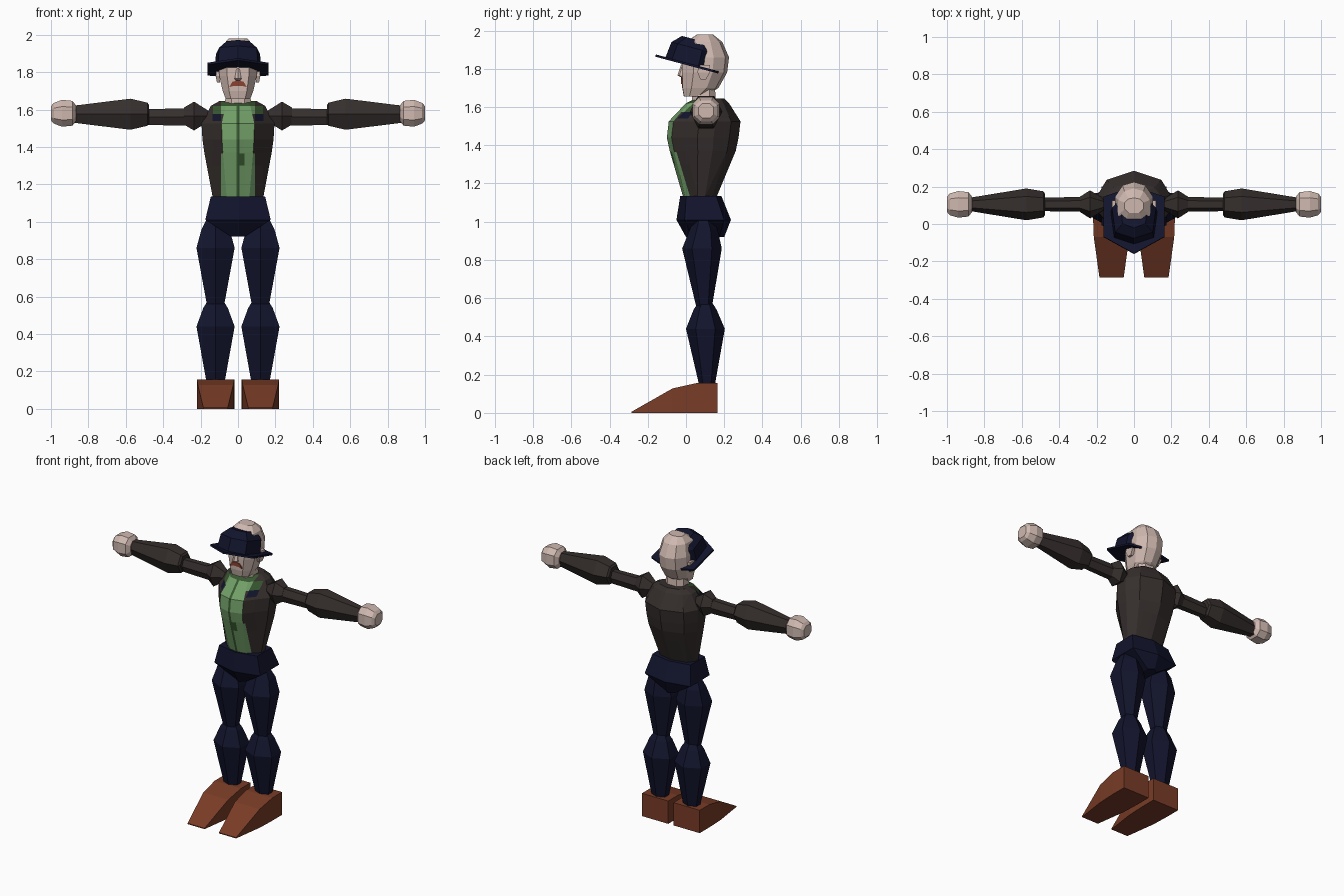
import bpy, bmesh, math
from mathutils import Matrix, Vector

def mat(name, c):
    m = bpy.data.materials.new(name)
    m.diffuse_color = (*c, 1)
    return m

SKIN = mat("skin", (0.62, 0.48, 0.43))
NAVY = mat("navy", (0.006, 0.007, 0.026))
JACKET = mat("jacket_brown", (0.036, 0.028, 0.026))
GREEN = mat("shirt_green", (0.17, 0.35, 0.14))
DARK_GREEN = mat("dark_green", (0.04, 0.10, 0.03))
BOOT = mat("boot_brown", (0.19, 0.045, 0.02))
RUST = mat("moustache_rust", (0.25, 0.055, 0.03))

def loft(name, rings, *mats):
    """Skin a list of point rings and cap both ends."""
    bm = bmesh.new()
    vs = [[bm.verts.new(p) for p in r] for r in rings]
    n = len(rings[0])
    for a, b in zip(vs, vs[1:]):
        for i in range(n):
            j = (i + 1) % n
            bm.faces.new((a[i], a[j], b[j], b[i]))
    bm.faces.new(vs[0])
    bm.faces.new(vs[-1])
    bmesh.ops.recalc_face_normals(bm, faces=bm.faces)
    me = bpy.data.meshes.new(name)
    bm.to_mesh(me)
    bm.free()
    ob = bpy.data.objects.new(name, me)
    bpy.context.collection.objects.link(ob)
    for m in mats:
        me.materials.append(m)
    return ob

def mirrored(half):
    """Close a half outline (front to back, x >= 0) across x = 0."""
    return half + [(-x, y) for x, y in reversed(half) if x > 0]

HEX = mirrored([(0, -1), (1, -0.5), (1, 0.5), (0, 1)])
OCT = mirrored([(0.5, -1), (1, -0.5), (1, 0.5), (0.5, 1)])
PELVIS = mirrored([(0, -1), (1, -0.7), (1, 0.75), (0, 1)])
TORSO = mirrored([(0, -1), (0.45, -0.87), (1, -0.15), (1, 0.3), (0.75, 0.74), (0, 1)])
HEAD = mirrored([(0, -1.02), (0.58, -1), (1, -0.5), (1, 0.35), (0.6, 0.85), (0, 1)])
BRIM = mirrored([(0, -1), (1, -0.45), (1, 0.85), (0.55, 1)])
CROWN = mirrored([(0, -1), (0.85, -0.7), (1, 0.5), (0.6, 1)])
BOX = [(-1, -1), (1, -1), (1, 1), (-1, 1)]

def upright(sec, rows, cx=0):
    """Rings stacked in z; each row is z, half width, front y, back y."""
    return [[(cx + x * w, (f + b) / 2 + y * (b - f) / 2, z) for x, y in sec]
            for z, w, f, b in rows]

def sideways(sec, rows, s, cy=0.105, cz=1.58):
    """Rings along x; each row is x, half height, half depth."""
    return [[(s * x, cy + v * d, cz + u * h) for u, v in sec] for x, h, d in rows]

# Jacket torso with the shirt front cut in
torso = loft("torso", upright(TORSO, [
    (1.13, 0.135, -0.015, 0.16), (1.37, 0.18, -0.085, 0.26), (1.44, 0.19, -0.10, 0.275),
    (1.525, 0.195, -0.09, 0.285), (1.62, 0.145, 0.0, 0.225), (1.645, 0.10, 0.05, 0.20)]),
    JACKET, GREEN, DARK_GREEN, NAVY)
bm = bmesh.new()
bm.from_mesh(torso.data)
cuts = [((x, 0, 0), (1, 0, 0)) for x in (-0.135, -0.09, -0.008, 0.008, 0.035, 0.09, 0.135)]
cuts += [((0, 0, z), (0, 0, 1)) for z in (1.30, 1.365, 1.54, 1.575)]
for co, no in cuts:
    bmesh.ops.bisect_plane(bm, geom=bm.verts[:] + bm.edges[:] + bm.faces[:],
                           plane_co=co, plane_no=no)
bm.normal_update()
for f in bm.faces:
    c = f.calc_center_median()
    ax = abs(c.x)
    if f.normal.y > -0.25 or c.y > 0.08:
        continue
    if 0.09 < ax < 0.135 and 1.54 < c.z < 1.575:
        f.material_index = 3                       # chest patches
    elif f.normal.y < -0.85 * abs(f.normal.x) and ax < 0.085 and c.z < 1.63:
        placket = ax < 0.008 and c.z > 1.2
        spot = 0.008 < c.x < 0.035 and 1.30 < c.z < 1.365
        f.material_index = 2 if placket or spot else 1
    elif c.z > 1.575 and ax < 0.135:
        f.material_index = 2                       # collar
bm.to_mesh(torso.data)
bm.free()

# Pelvis
loft("pelvis", upright(PELVIS, [
    (0.92, 0.035, 0.0, 0.20), (1.01, 0.175, -0.05, 0.235), (1.135, 0.145, -0.03, 0.185)]), NAVY)

# Neck and head
loft("neck", upright(OCT, [(1.58, 0.075, 0.03, 0.16), (1.72, 0.062, 0.035, 0.15)]), SKIN)
loft("head", upright(HEAD, [
    (1.655, 0.065, -0.01, 0.10), (1.70, 0.082, -0.018, 0.17), (1.78, 0.10, -0.02, 0.215),
    (1.86, 0.102, -0.02, 0.225), (1.94, 0.085, 0.0, 0.19), (1.98, 0.05, 0.06, 0.14)]), SKIN)
loft("nose", upright(HEX, [
    (1.755, 0.014, -0.025, 0.0), (1.765, 0.018, -0.045, 0.0), (1.82, 0.008, -0.026, 0.0)]), SKIN)
lip = [(-0.047, 1.72), (-0.03, 1.748), (0, 1.757), (0.03, 1.748),
       (0.047, 1.72), (0.02, 1.727), (-0.02, 1.727)]
loft("moustache", [[(x, y, z) for x, z in lip] for y in (-0.026, -0.018)], RUST)

# Hat, tipped up at the front
tilt = Matrix.Translation((0, 0.005, 1.825)) @ Matrix.Rotation(math.radians(-15), 4, 'X')
brim = upright(BRIM, [(-0.006, 0.163, -0.17, 0.17), (0.006, 0.163, -0.17, 0.17)])
crown = upright(CROWN, [(0, 0.125, -0.118, 0.12), (0.09, 0.118, -0.108, 0.115),
                        (0.135, 0.072, -0.063, 0.10)])
for name, rings in (("hat_brim", brim), ("hat_crown", crown)):
    loft(name, [[tilt @ Vector(p) for p in r] for r in rings], NAVY)

for s, side in ((-1, "right"), (1, "left")):
    # Ear
    loft("ear_" + side, upright(BOX, [(1.745, 0.008, 0.075, 0.105), (1.78, 0.014, 0.06, 0.125),
                                      (1.82, 0.012, 0.065, 0.125)], s * 0.105), SKIN)
    # Arm
    loft("shoulder_" + side, sideways(HEX, [
        (0.16, 0.03, 0.03), (0.235, 0.077, 0.075), (0.29, 0.045, 0.04)], s, cz=1.565), JACKET)
    loft("upper_arm_" + side, sideways(HEX, [
        (0.25, 0.047, 0.04), (0.50, 0.042, 0.036)], s, cz=1.56), JACKET)
    loft("forearm_" + side, sideways(HEX, [
        (0.475, 0.05, 0.055), (0.485, 0.062, 0.07), (0.575, 0.083, 0.085),
        (0.875, 0.046, 0.036)], s, cz=1.575), JACKET)
    loft("hand_" + side, sideways(OCT, [
        (0.865, 0.04, 0.04), (0.885, 0.066, 0.065), (0.94, 0.072, 0.071),
        (0.985, 0.055, 0.058), (1.0, 0.038, 0.04)], s), SKIN)
    # Leg
    cx = s * 0.12
    loft("thigh_" + side, upright(HEX, [
        (0.55, 0.045, 0.055, 0.135), (0.86, 0.102, -0.02, 0.187),
        (0.96, 0.075, 0.02, 0.165), (1.02, 0.045, 0.05, 0.13)], cx), NAVY)
    loft("shin_" + side, upright(HEX, [
        (0.14, 0.048, 0.07, 0.15), (0.44, 0.102, 0.0, 0.203),
        (0.54, 0.065, 0.04, 0.16), (0.58, 0.04, 0.065, 0.135)], cx), NAVY)
    # Wedge boot; each row is y, half width, top z
    loft("boot_" + side, [[(cx + x * w, y, (z + 1) / 2 * t) for x, z in BOX]
                          for y, w, t in ((0.165, 0.1, 0.157), (0.06, 0.1, 0.157),
                                          (-0.07, 0.095, 0.128), (-0.285, 0.065, 0.006))], BOOT)
